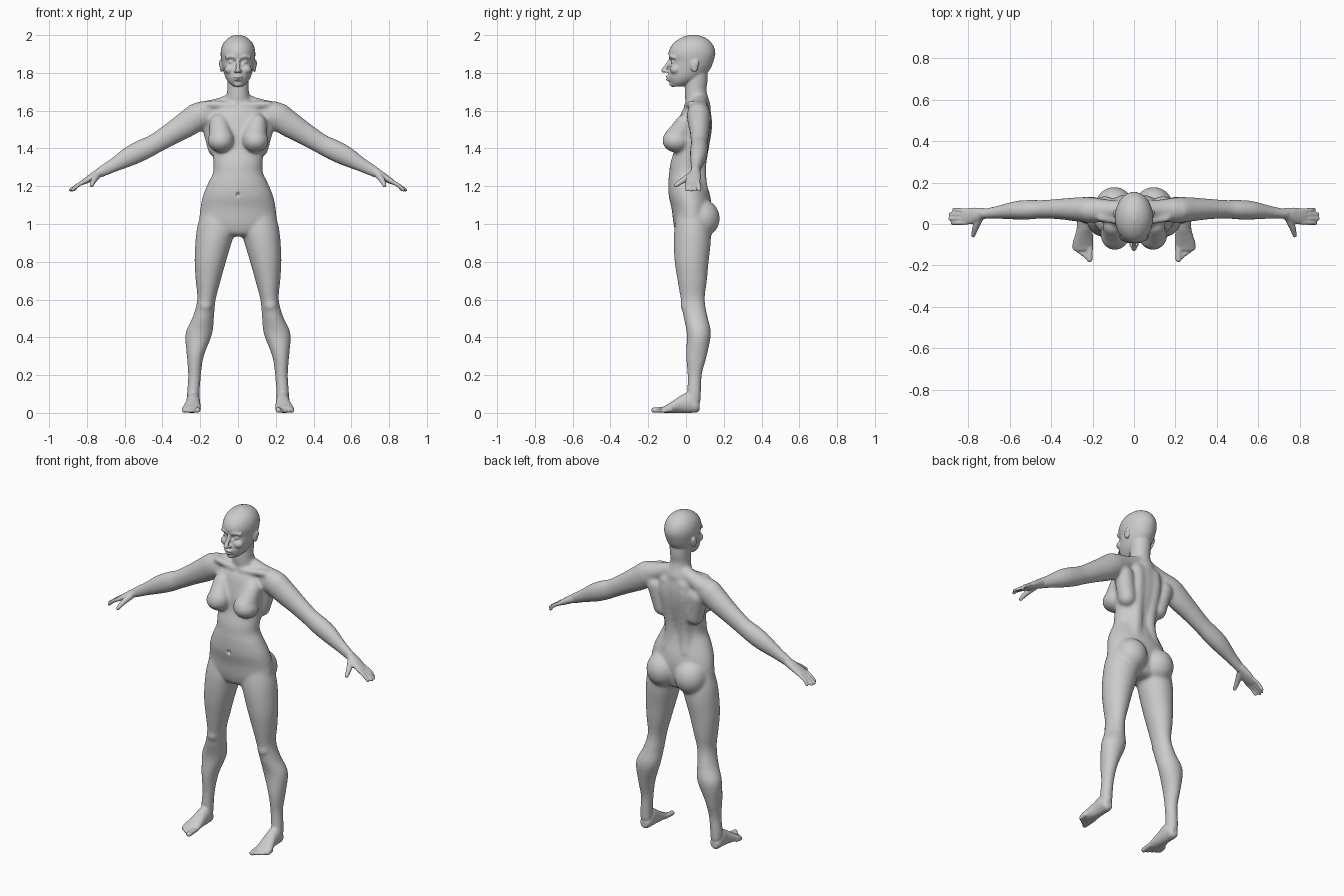
import bpy
import bmesh
from mathutils import Vector, Matrix
from math import cos, sin, pi

cube = bpy.data.objects.get("Cube")
if cube:
    bpy.data.objects.remove(cube)

X, Y, Z = Vector((1, 0, 0)), Vector((0, 1, 0)), Vector((0, 0, 1))


# Helpers
def spline(rows, steps=5):
    """Run a smooth curve through rows of equal length."""
    padded = [rows[0]] + list(rows) + [rows[-1]]
    result = []
    for a, b, c, d in zip(padded, padded[1:], padded[2:], padded[3:]):
        for step in range(steps):
            t = step / steps
            result.append([
                q + t * ((r - p) + t * ((2 * p - 5 * q + 4 * r - s) + t * (3 * q - p - 3 * r + s))) / 2
                for p, q, r, s in zip(a, b, c, d)])
    result.append(list(rows[-1]))
    return result


def loft(bm, rows, u, v, sides=32):
    """Skin elliptical sections given as x, y, z, radius along u, radius along v."""
    rings = []
    for x, y, z, ru, rv in spline(rows):
        centre = Vector((x, y, z))
        ring = []
        for i in range(sides):
            angle = 2 * pi * i / sides
            ring.append(bm.verts.new(centre + u * ru * cos(angle) + v * rv * sin(angle)))
        rings.append(ring)
    for low, high in zip(rings, rings[1:]):
        for i in range(sides):
            j = (i + 1) % sides
            bm.faces.new((low[i], low[j], high[j], high[i]))
    bm.faces.new(list(reversed(rings[0])))
    bm.faces.new(rings[-1])


def ellipsoid(bm, centre, size):
    matrix = Matrix.Translation(centre) @ Matrix.Diagonal((*size, 1))
    bmesh.ops.create_uvsphere(bm, u_segments=24, v_segments=16, radius=1, matrix=matrix)


def limb(bm, *points):
    """Round-ended tube through points given as x, y, z, radius."""
    first, last = Vector(points[0][:3]), Vector(points[-1][:3])
    direction = (last - first).normalized()
    helper = Z if abs(direction.z) < abs(direction.y) else Y
    u = direction.cross(helper).normalized()
    loft(bm, [(*p, p[3]) for p in points], u, direction.cross(u), sides=16)
    for p in (points[0], points[-1]):
        ellipsoid(bm, p[:3], (p[3],) * 3)


def mirror_all(bm):
    """Copy everything built so far to the other side."""
    copy = bmesh.ops.duplicate(bm, geom=bm.verts[:] + bm.edges[:] + bm.faces[:])["geom"]
    for item in copy:
        if isinstance(item, bmesh.types.BMVert):
            item.co.x = -item.co.x
    bmesh.ops.reverse_faces(bm, faces=[f for f in copy if isinstance(f, bmesh.types.BMFace)])


def fuse(bm, voxel, rounds):
    """Weld overlapping parts into one skin and soften the joins."""
    mesh = bpy.data.meshes.new("parts")
    bm.to_mesh(mesh)
    bm.free()
    parts = bpy.data.objects.new("parts", mesh)
    bpy.context.scene.collection.objects.link(parts)
    remesh = parts.modifiers.new("weld", "REMESH")
    remesh.mode = "VOXEL"
    remesh.voxel_size = voxel
    soften = parts.modifiers.new("soften", "SMOOTH")
    soften.factor = 0.5
    soften.iterations = rounds
    bpy.context.view_layer.update()
    graph = bpy.context.evaluated_depsgraph_get()
    skin = bpy.data.meshes.new_from_object(parts.evaluated_get(graph))
    bpy.data.objects.remove(parts)
    bpy.data.meshes.remove(mesh)
    return skin


def dent(mesh, x, z, width, height, depth):
    """Press a soft hollow into the front surface."""
    for vert in mesh.vertices:
        distance = ((vert.co.x - x) / width) ** 2 + ((vert.co.z - z) / height) ** 2
        if vert.co.y < -.04 and distance < 1:
            vert.co.y += depth * (1 - distance) ** 2


# Large forms, one side
form = bmesh.new()

# Leg
loft(form, [
    (.11, .035, 1.06, .085, .08), (.115, .035, .98, .102, .096), (.13, .033, .9, .096, .098),
    (.147, .03, .8, .083, .09), (.158, .033, .7, .066, .078), (.167, .036, .6, .049, .064),
    (.183, .05, .51, .056, .064), (.207, .068, .42, .071, .064), (.226, .055, .3, .045, .055),
    (.23, .046, .2, .034, .038), (.237, .043, .1, .034, .037), (.237, .04, .05, .033, .037)], X, Y)
ellipsoid(form, (.172, .002, .57), (.036, .032, .038))

# Arm
arm_down = Vector((.87, 0, -.5)).normalized()
arm = [(.14, .065, 1.58, .06), (.2, .067, 1.575, .074), (.27, .07, 1.53, .07),
       (.35, .072, 1.48, .06), (.44, .071, 1.425, .053), (.5, .069, 1.395, .056),
       (.57, .066, 1.36, .053), (.66, .056, 1.31, .037), (.74, .047, 1.268, .028)]
loft(form, [(x, y, z, r * .84, r) for x, y, z, r in arm], Y, arm_down.cross(Y))

# Shoulder slope, collarbone and back muscles
limb(form, (.03, .07, 1.65, .042), (.11, .07, 1.618, .047), (.19, .067, 1.59, .06))
limb(form, (.02, .005, 1.625, .018), (.16, .03, 1.635, .02))
limb(form, (.055, .085, 1.58, .05), (.055, .085, 1.5, .053), (.045, .065, 1.3, .042), (.06, .07, 1.17, .05))
limb(form, (.14, .08, 1.53, .055), (.11, .07, 1.4, .05))

# Chest and buttock
limb(form, (.088, -.057, 1.445, .066), (.1, -.005, 1.53, .052))
ellipsoid(form, (.092, -.05, 1.44), (.07, .076, .06))
ellipsoid(form, (.095, .085, 1.03), (.093, .094, .1))
mirror_all(form)

# Torso
torso = [(1.64, .07, .09, .05), (1.6, .055, .14, .075), (1.54, .048, .162, .088),
         (1.47, .038, .152, .092), (1.4, .028, .14, .088), (1.32, .007, .13, .09),
         (1.27, .003, .133, .092), (1.22, .006, .157, .1), (1.15, .018, .186, .11),
         (1.08, .03, .2, .106), (1, .03, .2, .096), (.95, .03, .13, .08), (.935, .03, .07, .05)]
loft(form, [(0, y, z, rx, ry) for z, y, rx, ry in torso], X, Y)

# Neck
neck = [(1.58, .07, .09, .055), (1.63, .066, .078, .064), (1.67, .056, .063, .062),
        (1.71, .051, .057, .058), (1.76, .055, .058, .06), (1.82, .06, .06, .055)]
loft(form, [(0, y, z, rx, ry) for z, y, rx, ry in neck], X, Y)

skin = fuse(form, voxel=.008, rounds=10)

# Small forms, one side
detail = bmesh.new()

# Palm
loft(detail, [(.72, .05, 1.278, .026, .024), (.755, .045, 1.259, .034, .022),
              (.79, .038, 1.238, .04, .018), (.825, .035, 1.218, .035, .012)], Y, arm_down.cross(Y))

# Fingers and thumb
for k, reach in enumerate((.868, .885, .888, .875)):
    base, tip = .064 - .019 * k, .07 - .022 * k
    limb(detail, (.81, base, 1.227, .0115), (.85, (base + tip) / 2, 1.204, .0105), (reach, tip, 1.18, .009))
limb(detail, (.745, .03, 1.258, .02), (.765, -.02, 1.228, .015), (.775, -.055, 1.204, .0105))

# Foot
loft(detail, [(.237, .072, .034, .018, .022), (.237, .055, .04, .032, .038),
              (.237, .02, .055, .037, .055), (.238, -.02, .048, .038, .048),
              (.242, -.06, .035, .044, .035), (.247, -.1, .022, .05, .022),
              (.248, -.128, .015, .044, .014)], X, Z)

# Toes
for k in range(5):
    radius = .0145 if k == 0 else .0105
    x = .212 + .018 * k
    limb(detail, (x, -.105 + .006 * k, radius + .005, radius),
         (x + .002, -.17 + .013 * k, radius, radius))

# Ear, eye, brow, cheek and nostril
ellipsoid(detail, (.088, .045, 1.837), (.009, .02, .034))
ellipsoid(detail, (.092, .056, 1.85), (.009, .012, .02))
ellipsoid(detail, (.034, -.064, 1.857), (.017, .015, .011))
limb(detail, (.012, -.08, 1.884, .012), (.035, -.077, 1.888, .012), (.058, -.062, 1.882, .011))
ellipsoid(detail, (.042, -.055, 1.818), (.03, .03, .026))
ellipsoid(detail, (.012, -.1, 1.808), (.01, .014, .008))
mirror_all(detail)

# Skull and jaw
head = [(1.728, -.045, .025, .026), (1.75, -.022, .05, .064), (1.78, 0, .068, .094),
        (1.82, .02, .08, .108), (1.86, .031, .088, .114), (1.9, .031, .092, .124),
        (1.935, .033, .087, .116), (1.965, .036, .072, .094), (1.988, .039, .046, .06),
        (2.001, .04, .015, .02)]
loft(detail, [(0, y, z, rx, ry) for z, y, rx, ry in head], X, Y)

# Nose, lips and chin
limb(detail, (0, -.082, 1.868, .01), (0, -.1, 1.84, .011), (0, -.118, 1.813, .013))
ellipsoid(detail, (0, -.094, 1.779), (.025, .015, .008))
ellipsoid(detail, (0, -.092, 1.765), (.021, .015, .008))
ellipsoid(detail, (0, -.068, 1.742), (.024, .02, .017))

# Whole figure
detail.from_mesh(skin)
bpy.data.meshes.remove(skin)
figure = fuse(detail, voxel=.005, rounds=3)
figure.name = "body"

# Navel, mouth line and inner eye corners
dent(figure, 0, 1.155, .014, .018, .016)
dent(figure, 0, 1.772, .026, .006, .006)
for side in (-1, 1):
    dent(figure, side * .017, 1.858, .013, .015, .008)

figure.shade_smooth()
grey = bpy.data.materials.new("plain grey")
grey.use_nodes = True
colour = (.6, .6, .6, 1)
grey.diffuse_color = colour
grey.node_tree.nodes["Principled BSDF"].inputs["Base Color"].default_value = colour
figure.materials.clear()
figure.materials.append(grey)
body = bpy.data.objects.new("body", figure)
bpy.context.scene.collection.objects.link(body)
